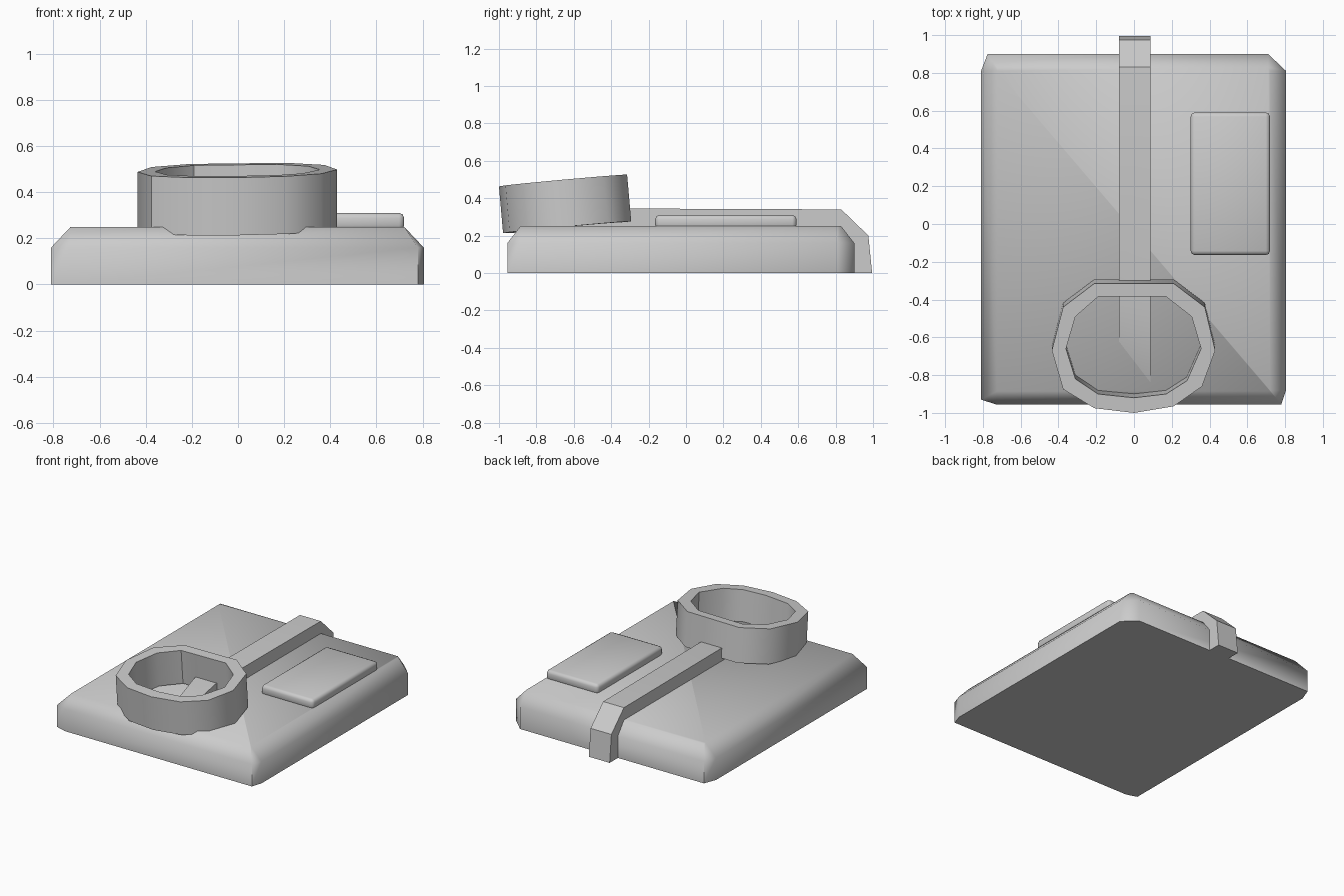
import bpy, bmesh, math

if "Cube" in bpy.data.objects:
    bpy.data.objects.remove(bpy.data.objects["Cube"])


def finish(bm, name, angle):
    bmesh.ops.remove_doubles(bm, verts=bm.verts, dist=0.0005)
    bmesh.ops.recalc_face_normals(bm, faces=bm.faces)
    mesh = bpy.data.meshes.new(name)
    bm.to_mesh(mesh)
    bm.free()
    ob = bpy.data.objects.new(name, mesh)
    bpy.context.collection.objects.link(ob)
    bpy.ops.object.select_all(action='DESELECT')
    ob.select_set(True)
    bpy.context.view_layer.objects.active = ob
    bpy.ops.object.shade_smooth_by_angle(angle=math.radians(angle))
    return ob


def loft(name, loops, angle, closed=False):
    """Skin matching loops; cap the ends, or join last to first when closed."""
    bm = bmesh.new()
    rows = [[bm.verts.new(p) for p in loop] for loop in loops]
    n = len(rows[0])
    pairs = list(zip(rows, rows[1:])) + ([(rows[-1], rows[0])] if closed else [])
    for a, b in pairs:
        for i in range(n):
            j = (i + 1) % n
            bm.faces.new((a[i], a[j], b[j], b[i]))
    if not closed:
        bm.faces.new(rows[0])
        bm.faces.new(rows[-1])
    return finish(bm, name, angle)


# Main slab: clipped corners, sloping shoulder all round
outline = [(-0.73, -0.955), (0.78, -0.955), (0.805, -0.88), (0.805, 0.81),
           (0.71, 0.90), (-0.775, 0.90), (-0.81, 0.81), (-0.81, -0.93)]
shoulder = [(max(-0.725, min(0.72, x)), max(-0.885, min(0.83, y))) for x, y in outline]
loft("body", [[(x, y, 0) for x, y in outline],
              [(x, y, 0.16) for x, y in outline],
              [(x, y, 0.25) for x, y in shoulder]], 60)

# Raised plate on the right
bm = bmesh.new()
bmesh.ops.create_cube(bm, size=1)
for v in bm.verts:
    v.co = (0.51 + v.co.x * 0.42, 0.213 + v.co.y * 0.755, 0.272 + v.co.z * 0.076)
bmesh.ops.bevel(bm, geom=bm.edges[:], offset=0.022, segments=2, profile=0.5, affect='EDGES')
finish(bm, "side_plate", 50)

# Central strap: twisted ramp inside the ring, folded over the rear edge
profile = [(-0.39, 0.345), (0.83, 0.34), (0.975, 0.20), (0.995, 0.0), (0.86, 0.0),
           (0.80, 0.15), (-0.39, 0.15)]
bm = bmesh.new()
left = [bm.verts.new((-0.08, y, z)) for y, z in profile]
right = [bm.verts.new((0.088, y, z)) for y, z in profile]
for i in range(len(profile)):
    j = (i + 1) % len(profile)
    if j:
        bm.faces.new((left[i], left[j], right[j], right[i]))
bm.faces.new(left)
bm.faces.new(right)
low_left = bm.verts.new((-0.08, -0.84, 0.16))
low_right = bm.verts.new((0.088, -0.84, 0.25))
for face in ((left[0], right[0], low_right), (left[0], low_right, low_left),
             (left[0], low_left, left[-1]), (right[0], right[-1], low_right),
             (left[-1], low_left, low_right, right[-1])):
    bm.faces.new(face)
finish(bm, "strap", 30)

# Tilted eleven-sided ring
outer = [(-0.21, -0.315), (0.21, -0.315), (0.375, -0.44), (0.43, -0.67), (0.36, -0.86),
         (0.21, -0.965), (0.0, -1.0), (-0.21, -0.975), (-0.375, -0.875), (-0.435, -0.67),
         (-0.375, -0.44)]
inner = [(-0.19, -0.385), (0.17, -0.385), (0.305, -0.49), (0.355, -0.66), (0.28, -0.83),
         (0.17, -0.90), (0.0, -0.92), (-0.19, -0.90), (-0.31, -0.82), (-0.36, -0.66),
         (-0.31, -0.49)]


def tilted(points, base):
    dy, dz = (0.022, -0.25) if base else (0, 0)
    return [(x, y + dy, 0.463 + (y + 1) * 0.09 + 0.012 * x + dz) for x, y in points]


loft("ring", [tilted(outer, True), tilted(outer, False),
              tilted(inner, False), tilted(inner, True)], 40, closed=True)
